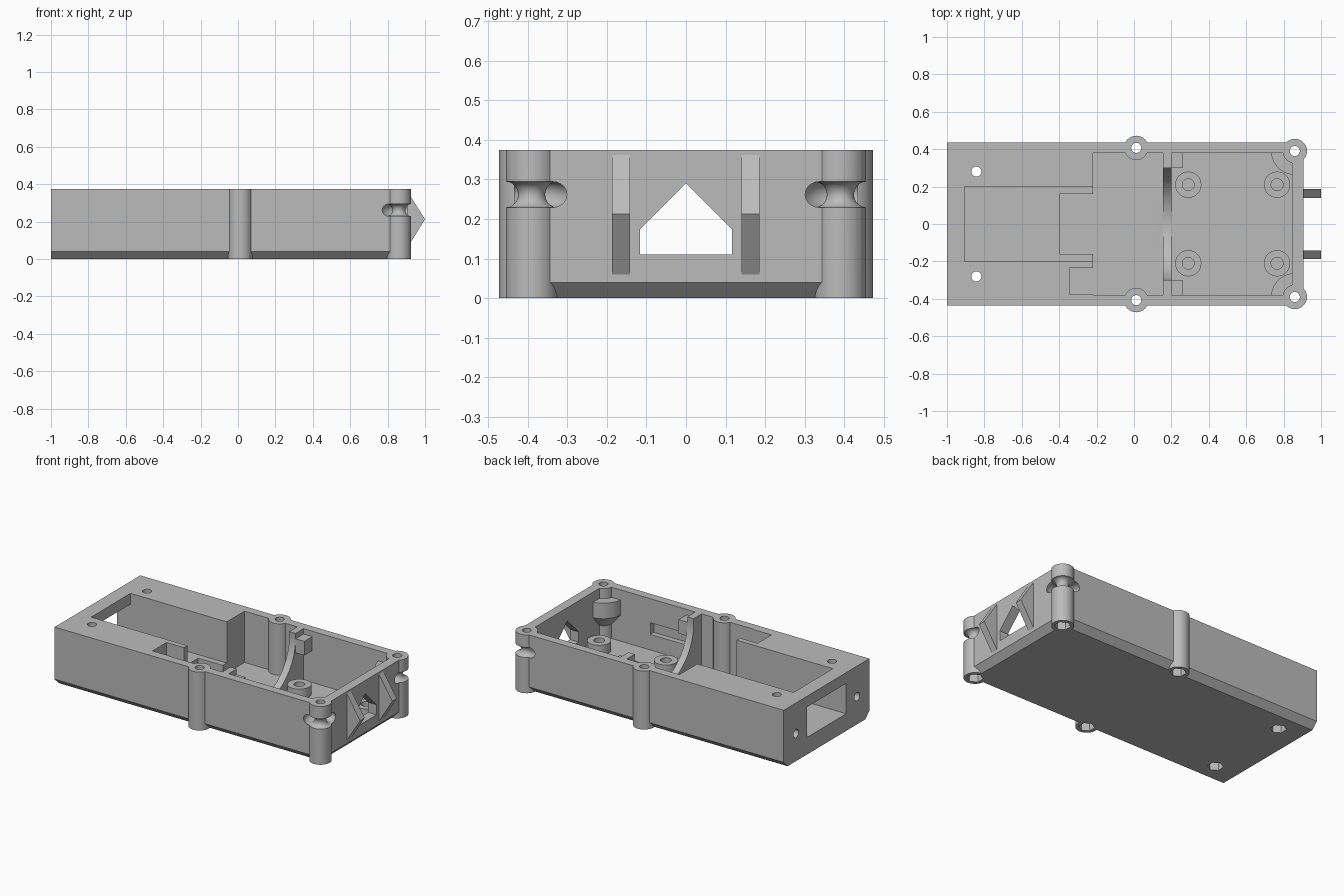
import bpy, bmesh, math
from mathutils import Matrix

old = bpy.data.objects.get("Cube")
if old:
    bpy.data.objects.remove(old, do_unlink=True)

grey = bpy.data.materials.new("plain grey")
grey.use_nodes = True
grey.diffuse_color = (0.5, 0.5, 0.5, 1)
grey.node_tree.nodes["Principled BSDF"].inputs["Base Color"].default_value = (0.5, 0.5, 0.5, 1)

TOP, FLOOR, INNER = 0.375, 0.045, 0.38


def finish(bm, name):
    bmesh.ops.recalc_face_normals(bm, faces=bm.faces[:])
    mesh = bpy.data.meshes.new(name)
    bm.to_mesh(mesh)
    bm.free()
    mesh.materials.append(grey)
    obj = bpy.data.objects.new(name, mesh)
    bpy.context.collection.objects.link(obj)
    return obj


def box(name, x, y, z):
    bm = bmesh.new()
    bmesh.ops.create_cube(bm, size=1)
    for v in bm.verts:
        v.co = [r[0] if c < 0 else r[1] for c, r in zip(v.co, (x, y, z))]
    return finish(bm, name)


def cylinder(name, x, y, z, r, sides=48, r_top=None):
    bm = bmesh.new()
    bmesh.ops.create_cone(bm, cap_ends=True, segments=sides, radius1=r,
                          radius2=r if r_top is None else r_top, depth=z[1] - z[0],
                          matrix=Matrix.Translation((x, y, (z[0] + z[1]) / 2)))
    return finish(bm, name)


def rod_x(name, x, y, z, r):
    # Cylinder lying along x
    bm = bmesh.new()
    turn = Matrix.Translation((sum(x) / 2, y, z)) @ Matrix.Rotation(math.pi / 2, 4, 'Y')
    bmesh.ops.create_cone(bm, cap_ends=True, segments=64, radius1=r, radius2=r,
                          depth=x[1] - x[0], matrix=turn)
    return finish(bm, name)


def prism(name, points, offset):
    bm = bmesh.new()
    face = bm.faces.new([bm.verts.new(p) for p in points])
    new = bmesh.ops.extrude_face_region(bm, geom=[face])["geom"]
    bmesh.ops.translate(bm, vec=offset, verts=[g for g in new if isinstance(g, bmesh.types.BMVert)])
    return finish(bm, name)


def ring(name, x, y, z, major, minor):
    bm = bmesh.new()
    n, m = 48, 20
    grid = [[bm.verts.new((x + (major + minor * math.cos(b)) * math.cos(a),
                           y + (major + minor * math.cos(b)) * math.sin(a),
                           z + minor * math.sin(b)))
             for b in (math.tau * j / m for j in range(m))]
            for a in (math.tau * i / n for i in range(n))]
    for i in range(n):
        for j in range(m):
            k, l = (i + 1) % n, (j + 1) % m
            bm.faces.new((grid[i][j], grid[k][j], grid[k][l], grid[i][l]))
    return finish(bm, name)


def combine(target, tool, mode):
    mod = target.modifiers.new(mode, 'BOOLEAN')
    mod.operation, mod.object, mod.solver = mode, tool, 'EXACT'
    bpy.context.view_layer.objects.active = target
    bpy.ops.object.modifier_apply(modifier=mod.name)
    bpy.data.objects.remove(tool, do_unlink=True)


def cut(tool, target=None):
    combine(target or housing, tool, 'DIFFERENCE')


def add(tool):
    combine(housing, tool, 'UNION')


# Outer block, bottom edge chamfered except at the left end
housing = box("housing", (-1, 0.905), (-0.435, 0.435), (0, TOP))
bm = bmesh.new()
bm.from_mesh(housing.data)
low = [e for e in bm.edges if all(v.co.z < 0.01 for v in e.verts)
       and not all(v.co.x < -0.9 for v in e.verts)]
bmesh.ops.bevel(bm, geom=low, offset=0.04, segments=1, affect='EDGES')
bm.to_mesh(housing.data)
bm.free()

# Main cavity, shallow pocket, recess, side notch and end window
cut(box("cavity", (-0.22, 0.845), (-INNER, INNER), (FLOOR, 0.5)))
cut(box("pocket", (-0.905, -0.2), (-0.2, 0.2), (0.11, 0.5)))
cut(box("recess", (-0.395, -0.2), (-0.16, 0.16), (FLOOR, 0.45)))
cut(box("notch", (-0.345, -0.2), (-0.376, -0.235), (FLOOR, 0.48)))
cut(box("end_window", (-1.1, -0.85), (-0.2, 0.2), (0.11, 0.305)))
cut(box("side_slot", (0.24, 0.52), (-0.415, -0.36), (0.145, 0.22)))
cut(cylinder("round_recess", 0.54, 0, (FLOOR - 0.008, 0.2), 0.21, 64))

# Cradle divider with its round seat
divider = box("divider", (0.155, 0.2), (-0.39, 0.39), (0.02, TOP))
cut(rod_x("seat", (0.1, 0.3), 0, 0.345, 0.3), divider)
add(divider)

for s in (-1, 1):
    # Ledge beside the divider
    add(box("ledge", (0.19, 0.262), sorted((s * 0.3, s * 0.39)), (0.25, 0.34)))
    # Standoffs
    for x in (0.29, 0.765):
        add(cylinder("standoff", x, s * 0.21, (0.02, 0.107), 0.07))
        cut(cylinder("standoff_hole", x, s * 0.21, (FLOOR, 0.2), 0.032))
    # Corner collar with conical underside, kept inside the walls
    for name, z, r, rt in (("collar", (0.21, 0.31), 0.127, 0.127),
                           ("collar_cone", (0.13, 0.21), 0.06, 0.127)):
        collar = cylinder(name, 0.86, s * 0.39, z, r, 48, rt)
        combine(collar, box("clip", (0.5, 0.88), sorted((s * 0.2, s * 0.41)), (0, 0.5)), 'INTERSECT')
        add(collar)
    # Screw posts
    posts = ((0.012, s * 0.407), (0.86, s * 0.39))
    for x, y in posts:
        add(cylinder("post", x, y, (0, TOP), 0.065))
    cut(ring("groove", 0.86, s * 0.39, 0.262, 0.067, 0.033))
    # Screw holes with hexagonal nut pockets underneath
    for x, y in posts + ((-0.843, s * 0.28),):
        cut(cylinder("screw_hole", x, y, (-0.1, 0.5), 0.027, 32))
        cut(cylinder("nut_pocket", x, y, (-0.1, 0.06), 0.047, 6))
    # Small holes in the left end
    cut(rod_x("end_hole", (-1.1, -0.92), s * 0.31, 0.178, 0.027))

# Pointed opening in the right end
cut(prism("port", [(0.8, -0.116, 0.11), (0.8, 0.116, 0.11), (0.8, 0.116, 0.175),
                   (0.8, 0, 0.29), (0.8, -0.116, 0.175)], (0.2, 0, 0)))

# Triangular fins on the right end
for y in (-0.187, 0.14):
    add(prism("fin", [(0.89, y, 0.06), (0.905, y, 0.06), (1, y, 0.213),
                      (0.905, y, 0.362), (0.89, y, 0.362)], (0, 0.046, 0)))

bpy.ops.object.select_all(action='DESELECT')
housing.select_set(True)
bpy.context.view_layer.objects.active = housing
bpy.ops.object.shade_smooth_by_angle(angle=math.radians(30))
